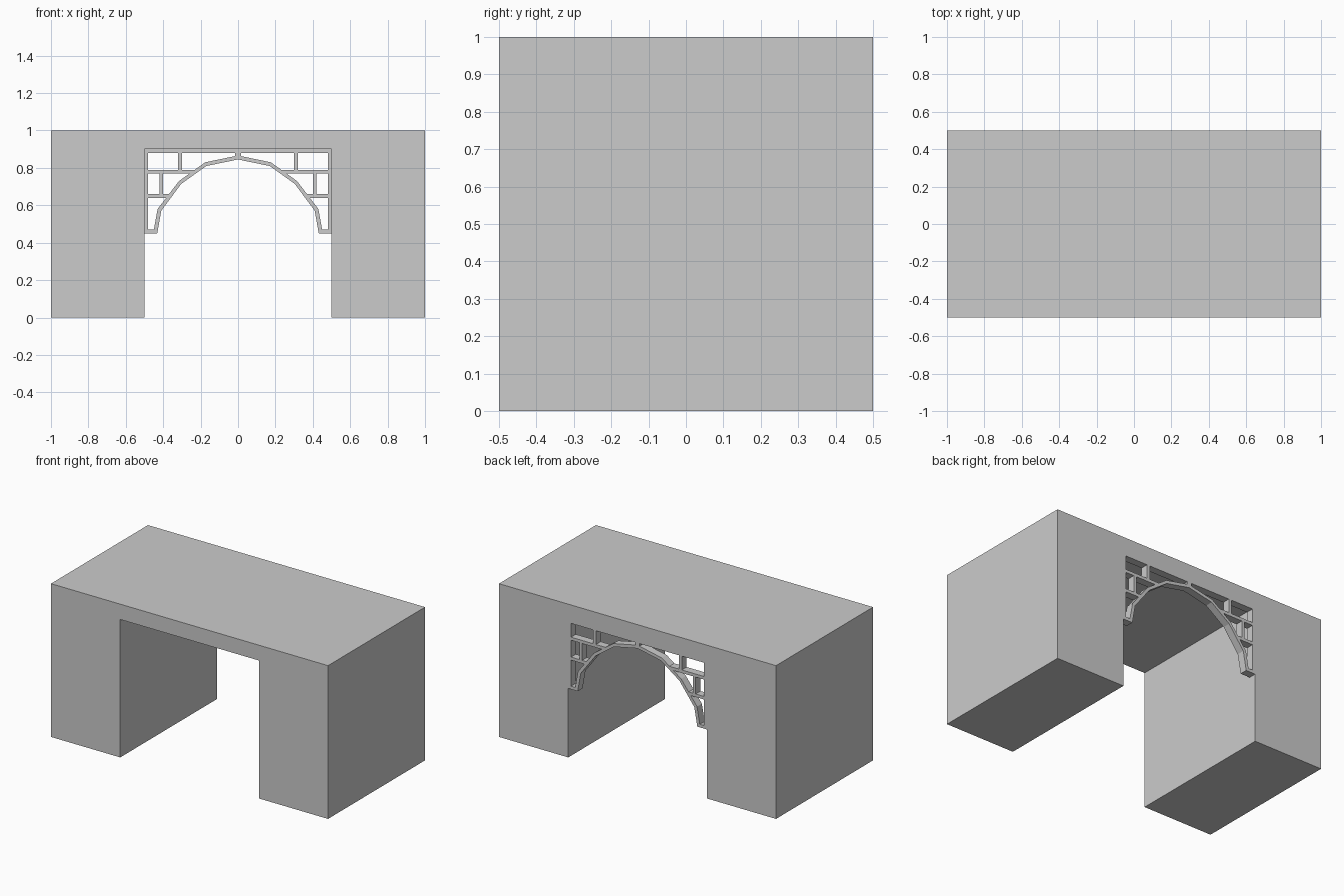
import bpy, bmesh

if "Cube" in bpy.data.objects:
    bpy.data.objects.remove(bpy.data.objects["Cube"])


def mirrored(left):
    """Close a symmetric outline from its left half."""
    return left + [(-x, z) for x, z in reversed(left) if abs(x) > 1e-6]


def extruded_profile(name, loops, y0, y1):
    """Fill x/z loops (inner loops become holes) and extrude them from y0 to y1."""
    curve = bpy.data.curves.new(name, 'CURVE')
    curve.dimensions = '2D'
    curve.fill_mode = 'BOTH'
    curve.extrude = (y1 - y0) / 2
    for pts in loops:
        spline = curve.splines.new('POLY')
        spline.points.add(len(pts) - 1)
        for p, (x, z) in zip(spline.points, pts):
            p.co = (x, z, 0, 1)
        spline.use_cyclic_u = True
        spline.use_smooth = False
    obj = bpy.data.objects.new(name, curve)
    bpy.context.collection.objects.link(obj)
    obj.location.y = (y0 + y1) / 2
    obj.rotation_euler.x = 1.5707963
    bpy.ops.object.select_all(action='DESELECT')
    bpy.context.view_layer.objects.active = obj
    obj.select_set(True)
    bpy.ops.object.convert(target='MESH')
    obj = bpy.context.object
    obj.name = name
    # Weld caps to sides, tidy triangulation
    bm = bmesh.new()
    bm.from_mesh(obj.data)
    bmesh.ops.remove_doubles(bm, verts=bm.verts, dist=1e-4)
    bmesh.ops.recalc_face_normals(bm, faces=bm.faces)
    for f in bm.faces:
        f.smooth = False
    bm.to_mesh(obj.data)
    bm.free()
    return obj


# Block with a rectangular passage
extruded_profile("passage_block", [mirrored(
    [(-0.5, 0.9), (-0.5, 0), (-1, 0), (-1, 1)])[::1]], -0.5, 0.5)

# Lattice arch set flush in the back opening
outline = mirrored([(-0.5, 0.9), (-0.5, 0.45), (-0.432, 0.45), (-0.41, 0.572),
                    (-0.303, 0.715), (-0.17, 0.81), (0, 0.845)])
holes = [
    [(-0.48, 0.47), (-0.45, 0.47), (-0.43, 0.58), (-0.384, 0.64), (-0.48, 0.64)],
    [(-0.48, 0.66), (-0.42, 0.66), (-0.42, 0.77), (-0.48, 0.77)],
    [(-0.40, 0.66), (-0.369, 0.66), (-0.315, 0.73), (-0.259, 0.77), (-0.40, 0.77)],
    [(-0.48, 0.79), (-0.32, 0.79), (-0.32, 0.88), (-0.48, 0.88)],
    [(-0.30, 0.79), (-0.231, 0.79), (-0.175, 0.83), (-0.015, 0.863),
     (-0.015, 0.88), (-0.30, 0.88)],
]
holes += [[(-x, z) for x, z in h] for h in holes]
extruded_profile("lattice_arch", [outline] + holes, 0.45, 0.5)
